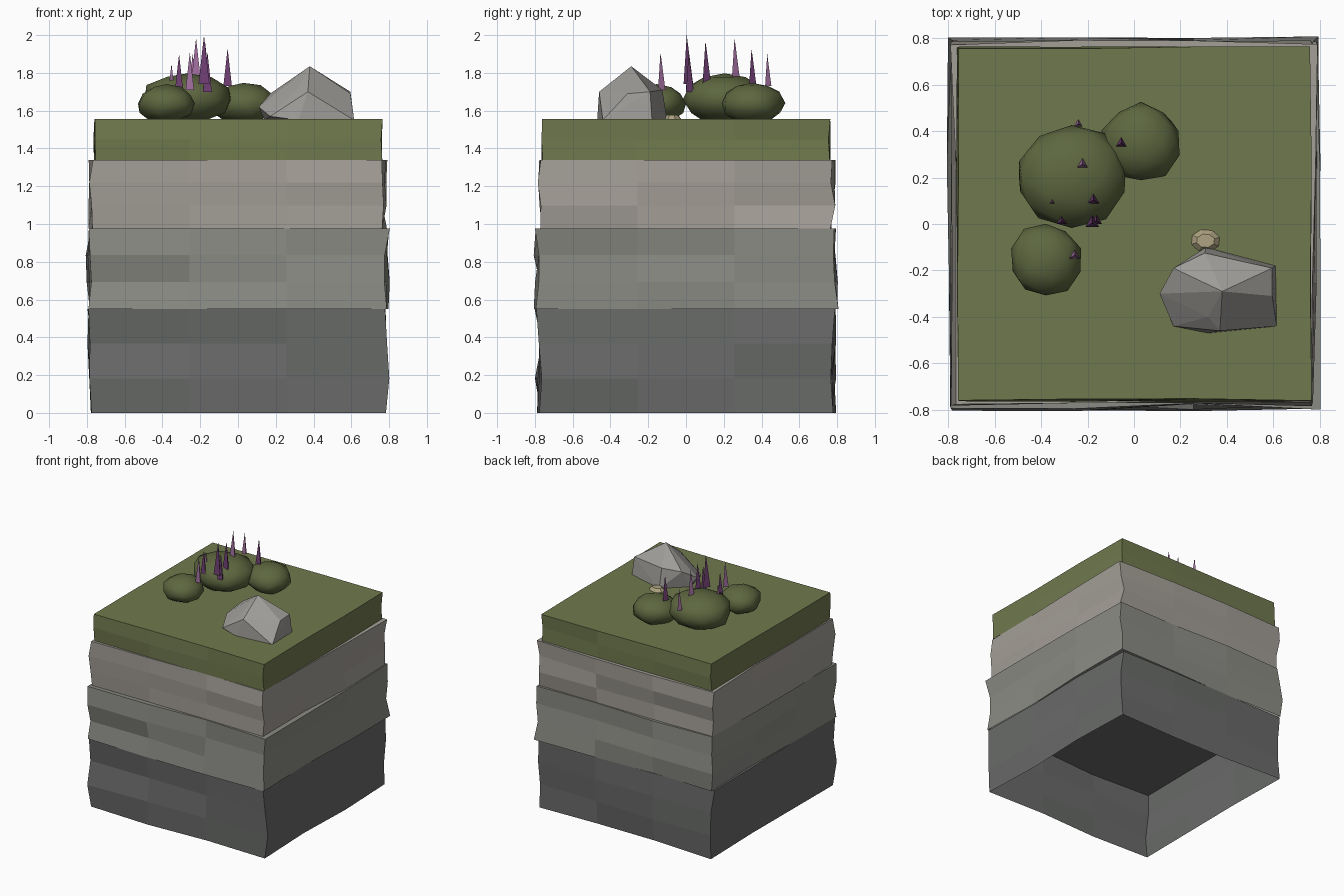
import bpy, bmesh, math, random
from mathutils import Vector

if "Cube" in bpy.data.objects:
    bpy.data.objects.remove(bpy.data.objects["Cube"])

random.seed(7)


def material(name, rgb):
    m = bpy.data.materials.new(name)
    m.diffuse_color = (*rgb, 1)
    m.use_nodes = True
    m.node_tree.nodes["Principled BSDF"].inputs["Base Color"].default_value = m.diffuse_color
    return m


def finish(name, bm, mat, smooth=False):
    bmesh.ops.recalc_face_normals(bm, faces=bm.faces)
    me = bpy.data.meshes.new(name)
    bm.to_mesh(me)
    bm.free()
    for p in me.polygons:
        p.use_smooth = smooth
    ob = bpy.data.objects.new(name, me)
    bpy.context.collection.objects.link(ob)
    me.materials.append(mat)
    return ob


def slab(name, z0, z1, rows, low, high, mat):
    """Open-bottomed square block with three wall panels per side and a flat top."""
    bm = bmesh.new()
    corners = [(-1, -1), (1, -1), (1, 1), (-1, 1)]
    rings = []
    for r in range(rows + 1):
        z = z0 + (z1 - z0) * r / rows
        ring = []
        for i in range(4):
            a, b = Vector(corners[i]), Vector(corners[(i + 1) % 4])
            for c in range(3):
                p = a.lerp(b, c / 3)
                x, y = [s * random.uniform(low, high) if abs(s) > 0.9 else s * 0.77 for s in p]
                ring.append(bm.verts.new((x, y, z)))
        rings.append(ring)
    for lo, up in zip(rings, rings[1:]):
        for i in range(12):
            j = (i + 1) % 12
            bm.faces.new((lo[i], lo[j], up[j], up[i]))
    bm.faces.new(rings[-1])
    bmesh.ops.recalc_face_normals(bm, faces=bm.faces)
    return finish(name, bm, mat)


# Stone strata and turf
slab("lower_stone", 0, 0.55, 3, 0.762, 0.802, material("dark stone", (0.14, 0.145, 0.14)))
slab("middle_stone", 0.55, 0.977, 3, 0.77, 0.808, material("mid stone", (0.26, 0.26, 0.235)))
slab("upper_stone", 0.977, 1.34, 3, 0.76, 0.792, material("pale stone", (0.37, 0.345, 0.31)))
slab("turf", 1.34, 1.555, 2, 0.752, 0.766, material("turf green", (0.16, 0.19, 0.075)))

# Rounded bushes: x, y, z, then radii
bush_mat = material("bush green", (0.11, 0.135, 0.05))
bushes = [(-0.268, 0.205, 1.66, 0.245, 0.222, 0.138),
          (-0.38, -0.155, 1.637, 0.152, 0.158, 0.105),
          (0.03, 0.35, 1.64, 0.172, 0.17, 0.112)]
for n, (x, y, z, rx, ry, rz) in enumerate(bushes):
    bm = bmesh.new()
    bmesh.ops.create_icosphere(bm, subdivisions=2, radius=1)
    for v in bm.verts:
        k = random.uniform(0.94, 1.05)
        v.co = Vector((x + v.co.x * rx * k, y + v.co.y * ry * k, z + v.co.z * rz * k))
    finish(f"bush_{n + 1}", bm, bush_mat, True)

# Flower spikes: x, y, base height, tip height, pale or dark
shades = [material("deep purple", (0.16, 0.05, 0.17)), material("pale purple", (0.36, 0.16, 0.35))]
spikes = [(-0.24, 0.43, 1.73, 1.90, 1), (-0.055, 0.347, 1.73, 1.93, 0),
          (-0.222, 0.257, 1.77, 1.985, 1), (-0.175, 0.103, 1.74, 1.97, 0),
          (-0.352, 0.095, 1.75, 1.85, 1), (-0.312, 0.012, 1.71, 1.90, 0),
          (-0.18, 0.004, 1.74, 2.0, 0), (-0.162, 0.014, 1.70, 1.91, 0),
          (-0.255, -0.135, 1.71, 1.91, 1)]
for n, (x, y, z0, z1, shade) in enumerate(spikes):
    bm = bmesh.new()
    r = 0.13 * (z1 - z0)
    base = [bm.verts.new((x + r * math.cos(a), y + r * math.sin(a), z0))
            for a in (math.pi / 2 + k * math.tau / 3 for k in range(3))]
    tip = bm.verts.new((x, y, z1))
    bm.faces.new(base)
    for i in range(3):
        bm.faces.new((base[i], base[(i + 1) % 3], tip))
    finish(f"flower_spike_{n + 1}", bm, shades[shade])


def hull(name, points, mat):
    bm = bmesh.new()
    for p in points:
        bm.verts.new(p)
    res = bmesh.ops.convex_hull(bm, input=bm.verts)
    bmesh.ops.delete(bm, geom=[v for v in bm.verts if not v.link_faces], context='VERTS')
    finish(name, bm, mat)


# Faceted boulder
hull("boulder", [(0.38, -0.29, 1.835), (0.17, -0.19, 1.69), (0.305, -0.125, 1.71),
                 (0.595, -0.19, 1.70), (0.595, -0.31, 1.69), (0.32, -0.40, 1.72),
                 (0.37, -0.46, 1.70), (0.11, -0.30, 1.62), (0.17, -0.44, 1.57),
                 (0.32, -0.47, 1.55), (0.615, -0.44, 1.55), (0.61, -0.18, 1.55),
                 (0.31, -0.10, 1.55), (0.14, -0.25, 1.55)],
     material("boulder grey", (0.35, 0.34, 0.32)))

# Low tan pebble beside it
outline = [(math.cos(k * math.tau / 8 + 0.3), math.sin(k * math.tau / 8 + 0.3)) for k in range(8)]
hull("pebble", [(0.308 + 0.069 * c, -0.072 + 0.054 * s, 1.55) for c, s in outline]
     + [(0.308 + 0.04 * c, -0.072 + 0.03 * s, 1.578) for c, s in outline],
     material("tan stone", (0.42, 0.36, 0.22)))
